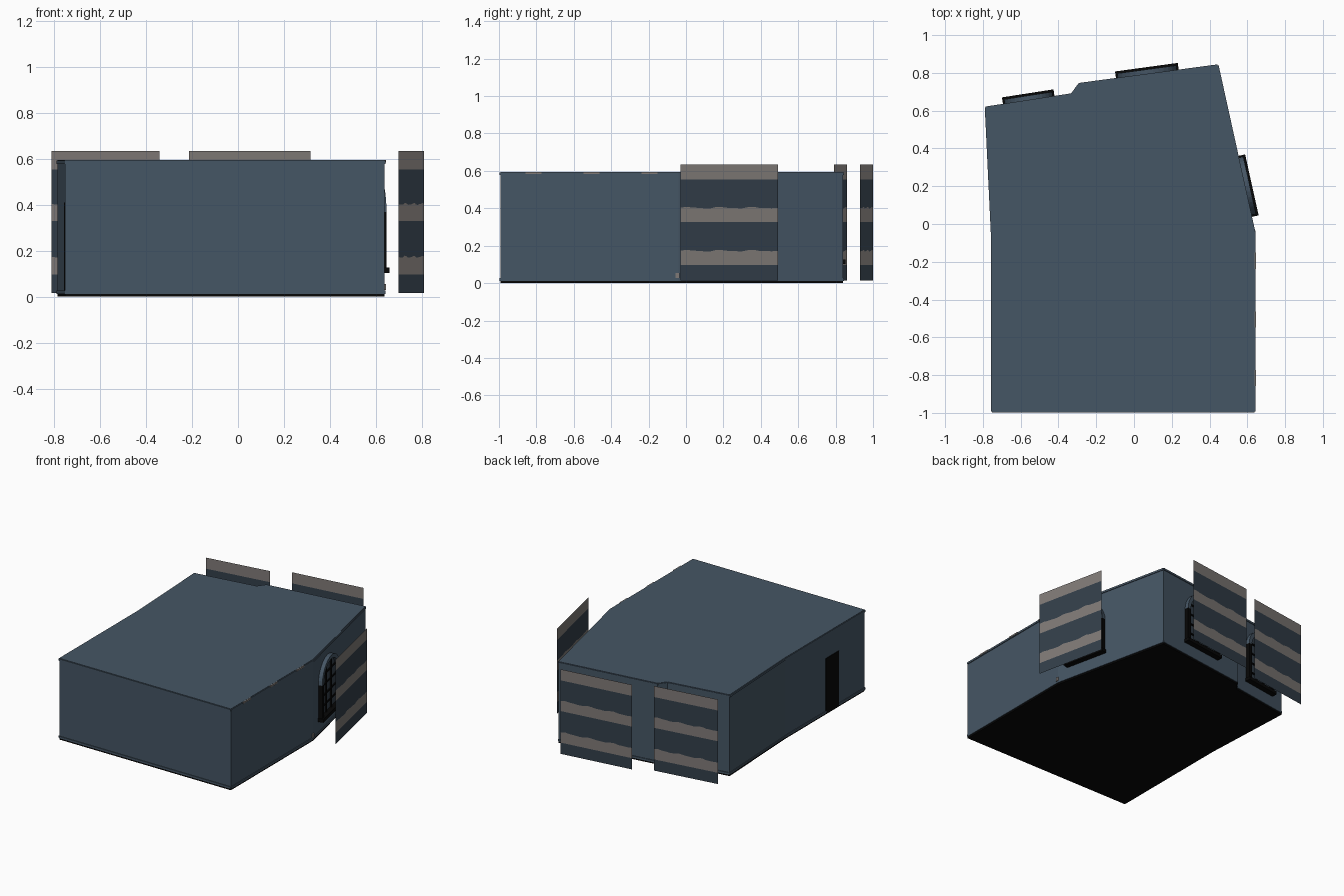
import bpy, bmesh, math
from mathutils import Vector, Matrix

if "Cube" in bpy.data.objects:
    bpy.data.objects.remove(bpy.data.objects["Cube"])


def mat(name, rgb):
    m = bpy.data.materials.new(name)
    m.diffuse_color = (*rgb, 1)
    m.use_nodes = True
    m.node_tree.nodes["Principled BSDF"].inputs["Base Color"].default_value = m.diffuse_color
    return m


SLATE = mat("slate wall", (0.060, 0.092, 0.128))
DARK = mat("dark slate", (0.033, 0.049, 0.068))
TAN = mat("warm grey", (0.215, 0.195, 0.185))
BLACK = mat("black", (0.002, 0.002, 0.002))


def finish(name, bm, mats, frame=None, recalc=True):
    if recalc:
        bmesh.ops.recalc_face_normals(bm, faces=bm.faces)
    me = bpy.data.meshes.new(name)
    bm.to_mesh(me)
    bm.free()
    for m in mats:
        me.materials.append(m)
    ob = bpy.data.objects.new(name, me)
    if frame:
        ob.matrix_world = frame
    bpy.context.collection.objects.link(ob)
    return ob


def extrude(bm, pts, vec):
    """Close a polygon into a solid along vec."""
    vec = Vector(vec)
    a = [bm.verts.new(p) for p in pts]
    b = [bm.verts.new(Vector(p) + vec) for p in pts]
    bm.faces.new(a)
    bm.faces.new(b[::-1])
    for i in range(len(a)):
        j = (i + 1) % len(a)
        bm.faces.new((a[i], a[j], b[j], b[i]))


def box(bm, lo, hi):
    x0, y0, z0 = lo
    x1, y1, z1 = hi
    extrude(bm, [(x0, y0, z0), (x1, y0, z0), (x1, y1, z0), (x0, y1, z0)], (0, 0, z1 - z0))


def wall_frame(p, q):
    """Local axes: x along the wall, y outward, z up, origin at the middle."""
    p, q = Vector((*p, 0)), Vector((*q, 0))
    u = (q - p).normalized()
    n = Vector((u.y, -u.x, 0))
    m = Matrix((u, n, Vector((0, 0, 1)))).transposed().to_4x4()
    m.translation = (p + q) / 2
    return m, (q - p).length / 2


# Building shell
plan = [(-0.752, -0.992), (0.637, -0.992), (0.637, -0.04), (0.443, 0.84), (-0.29, 0.742),
        (-0.33, 0.687), (-0.785, 0.617), (-0.752, -0.07)]
bm = bmesh.new()
extrude(bm, [(x, y, 0.012) for x, y in plan], (0, 0, 0.583))
finish("walls_and_roof", bm, [SLATE])

bm = bmesh.new()
extrude(bm, [(x, y, 0) for x, y in plan], (0, 0, 0.012))
finish("floor_slab", bm, [BLACK])

# Thin eave and skirting strips along every wall
for name, z0, z1, m in (("eave_trim", 0.578, 0.592, SLATE), ("skirting", 0.012, 0.026, SLATE)):
    bm = bmesh.new()
    for i, p in enumerate(plan):
        f, h = wall_frame(p, plan[(i + 1) % len(plan)])
        start = len(bm.verts)
        box(bm, (-h, -0.003, z0), (h, 0.005, z1))
        bm.verts.ensure_lookup_table()
        bmesh.ops.transform(bm, matrix=f, verts=bm.verts[start:])
    finish(name, bm, [m])

# Small pale plates under the right eave and at the foot of the bend
bm = bmesh.new()
for y in (-0.815, -0.505, -0.195):
    box(bm, (0.635, y - 0.043, 0.583), (0.645, y + 0.043, 0.594))
box(bm, (0.635, -0.055, 0.028), (0.644, -0.035, 0.055))
finish("eave_plates", bm, [TAN])

# Doorway on the left wall
bm = bmesh.new()
box(bm, (-0.757, -0.69, 0.012), (-0.75, -0.54, 0.41))
finish("doorway", bm, [BLACK])


def arch(r, spring, base, n=16):
    pts = [(r, base)] + [(r * math.cos(math.pi * i / n), spring + r * math.sin(math.pi * i / n))
                         for i in range(n + 1)]
    return pts + [(-r, base)]


def window(name, p, q, depth=0.032):
    f, r = wall_frame(p, q)
    spring, base = 0.525 - r, 0.115
    inner = r - 0.028
    # Glass
    bm = bmesh.new()
    extrude(bm, [(x, -0.004, z) for x, z in arch(inner, spring, base)], (0, 0.008, 0))
    finish(name + "_glass", bm, [DARK], f)
    # Arched surround: pale curve over black jambs
    bm = bmesh.new()
    out, inn = arch(r, spring, base), arch(inner, spring, base)
    for i in range(len(out) - 1):
        quad = [out[i], out[i + 1], inn[i + 1], inn[i]]
        k = len(bm.faces)
        extrude(bm, [(x, -0.004, z) for x, z in quad], (0, depth, 0))
        bm.faces.ensure_lookup_table()
        for face in bm.faces[k:]:
            face.material_index = int(i in (0, len(out) - 2))
    finish(name + "_surround", bm, [SLATE, BLACK], f)
    # Glazing bars and sill
    bm = bmesh.new()
    for x in (-inner / 3, inner / 3):
        top = spring + math.sqrt(inner ** 2 - x * x)
        box(bm, (x - 0.006, 0, base), (x + 0.006, 0.014, top))
    for k in range(5):
        z = base + 0.075 * k
        w = inner if z < spring else math.sqrt(max(0, inner ** 2 - (z - spring) ** 2))
        box(bm, (-w, 0, z - 0.005), (w, 0.012, z + 0.005))
    box(bm, (-r - 0.008, -0.004, base - 0.012), (r + 0.008, depth + 0.008, base + 0.012))
    finish(name + "_bars_and_sill", bm, [BLACK], f)


window("right_window", (0.619, 0.045), (0.551, 0.352))
window("rear_centre_window", (0.229, 0.812), (-0.087, 0.769))
window("rear_left_window", (-0.428, 0.672), (-0.685, 0.632))


def screen(name, p, q):
    """Free-standing thin sheet with wavy-topped pale bands."""
    f, h = wall_frame(p, q)
    n = 16

    def wave(z, amp):
        return [(h * (2 * i / n - 1), 0, z + amp * (math.sin(i * 1.2) + 0.5 * math.sin(i * 2.3)))
                for i in range(n + 1)]

    bm = bmesh.new()
    rows = [(0.015, 0), (0.097, 0), (0.173, 0.004), (0.328, 0), (0.403, 0.004), (0.553, 0), (0.634, 0)]
    lines = [[bm.verts.new(c) for c in wave(*r)] for r in rows]
    for k in range(len(rows) - 1):
        for i in range(n):
            face = bm.faces.new((lines[k][i + 1], lines[k][i], lines[k + 1][i], lines[k + 1][i + 1]))
            face.material_index = k % 2
    finish(name, bm, [DARK, TAN], f, recalc=False)


screen("right_screen", (0.81, -0.03), (0.698, 0.492))
screen("rear_centre_screen", (0.315, 1.0), (-0.213, 0.929))
screen("rear_left_screen", (-0.342, 0.86), (-0.812, 0.79))
